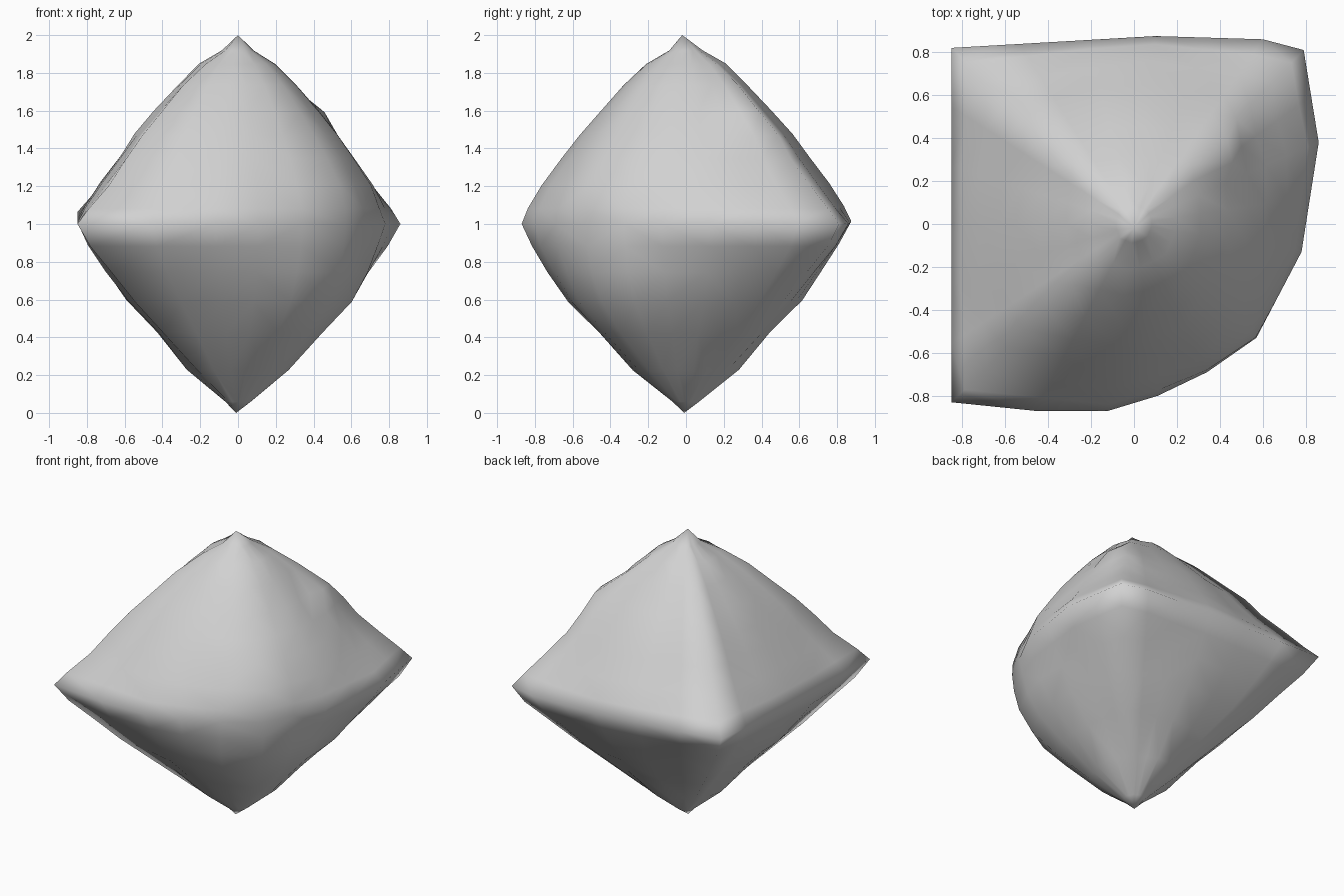
import bpy, bmesh, random
from mathutils import Vector

cube = bpy.data.objects.get("Cube")
if cube:
    bpy.data.objects.remove(cube, do_unlink=True)
random.seed(4)

# Waist outline: three sharp corners and one broad rounded corner
CORNERS = [(-.85, -.83), (-.46, -.87), (-.12, -.87), (.11, -.80), (.34, -.69),
           (.57, -.53), (.78, -.13), (.86, .38), (.79, .81), (.60, .86),
           (.10, .875), (-.85, .82)]
SHARP = [Vector(CORNERS[i]) for i in (0, 8, 11)]
SOFT = Vector((1, -1)).normalized()
# Height, then spread at the sharp corners, the sides and the rounded corner
PROFILE = [(.06, .06, .08, .09), (.23, .25, .32, .37), (.43, .46, .51, .65),
           (.60, .64, .70, .85), (.76, .79, .83, .95), (.90, .92, .93, .99),
           (1.02, 1, 1, 1), (1.10, .92, .95, .99), (1.22, .81, .86, .94),
           (1.36, .69, .74, .83), (1.48, .60, .64, .71), (1.60, .48, .52, .58),
           (1.74, .34, .37, .42), (1.85, .20, .24, .26), (1.92, .08, .10, .11)]


def outline():
    """Split long sides so that the faces stay even."""
    pts = []
    for i, c in enumerate(CORNERS):
        a, b = Vector(c), Vector(CORNERS[(i + 1) % len(CORNERS)])
        n = max(1, round((b - a).length / .28))
        pts += [a.lerp(b, k / n) for k in range(n)]
    return pts


def build_stone():
    bm = bmesh.new()
    plan = outline()
    rings = []
    for z, corner_s, side_s, soft_s in PROFILE:
        ring = []
        for p in plan:
            round_w = max(0, p.normalized().dot(SOFT)) ** 4
            near = min((p - c).length for c in SHARP)
            sharp_w = max(0, 1 - (near / .65) ** 2)
            s = side_s + (soft_s - side_s) * round_w + (corner_s - side_s) * sharp_w
            if z != 1.02:                    # worn, uneven surface
                s *= random.uniform(.99, 1.01)
            x, y = p * s
            if z == 1.60 and p.x > .7 and p.y > .5:   # knob on the back ridge
                x *= 1.15
            # The waist rises towards one back corner
            lift = .065 * max(0, -p.dot(SOFT) / 1.18) ** 2 - .02
            ring.append(bm.verts.new((x, y, z + lift * (1 - abs(z - 1)))))
        rings.append(ring)
    n = len(plan)
    for low, high in zip(rings, rings[1:]):
        for i in range(n):
            j = (i + 1) % n
            bm.faces.new((low[i], low[j], high[j], high[i]))
    # Pointed tips
    foot, tip = bm.verts.new((-.01, -.01, 0)), bm.verts.new((0, -.02, 2))
    for i in range(n):
        j = (i + 1) % n
        bm.faces.new((foot, rings[0][j], rings[0][i]))
        bm.faces.new((tip, rings[-1][i], rings[-1][j]))
    bmesh.ops.triangulate(bm, faces=bm.faces[:])
    for f in bm.faces:
        f.smooth = True
    mesh = bpy.data.meshes.new("stone")
    bm.to_mesh(mesh)
    bm.free()
    return mesh


# Plain grey stone
grey = bpy.data.materials.new("stone grey")
grey.use_nodes = True
color = (.64, .64, .64, 1)
grey.diffuse_color = color
grey.node_tree.nodes["Principled BSDF"].inputs["Base Color"].default_value = color

stone = bpy.data.objects.new("stone", build_stone())
stone.data.materials.append(grey)
bpy.context.collection.objects.link(stone)
